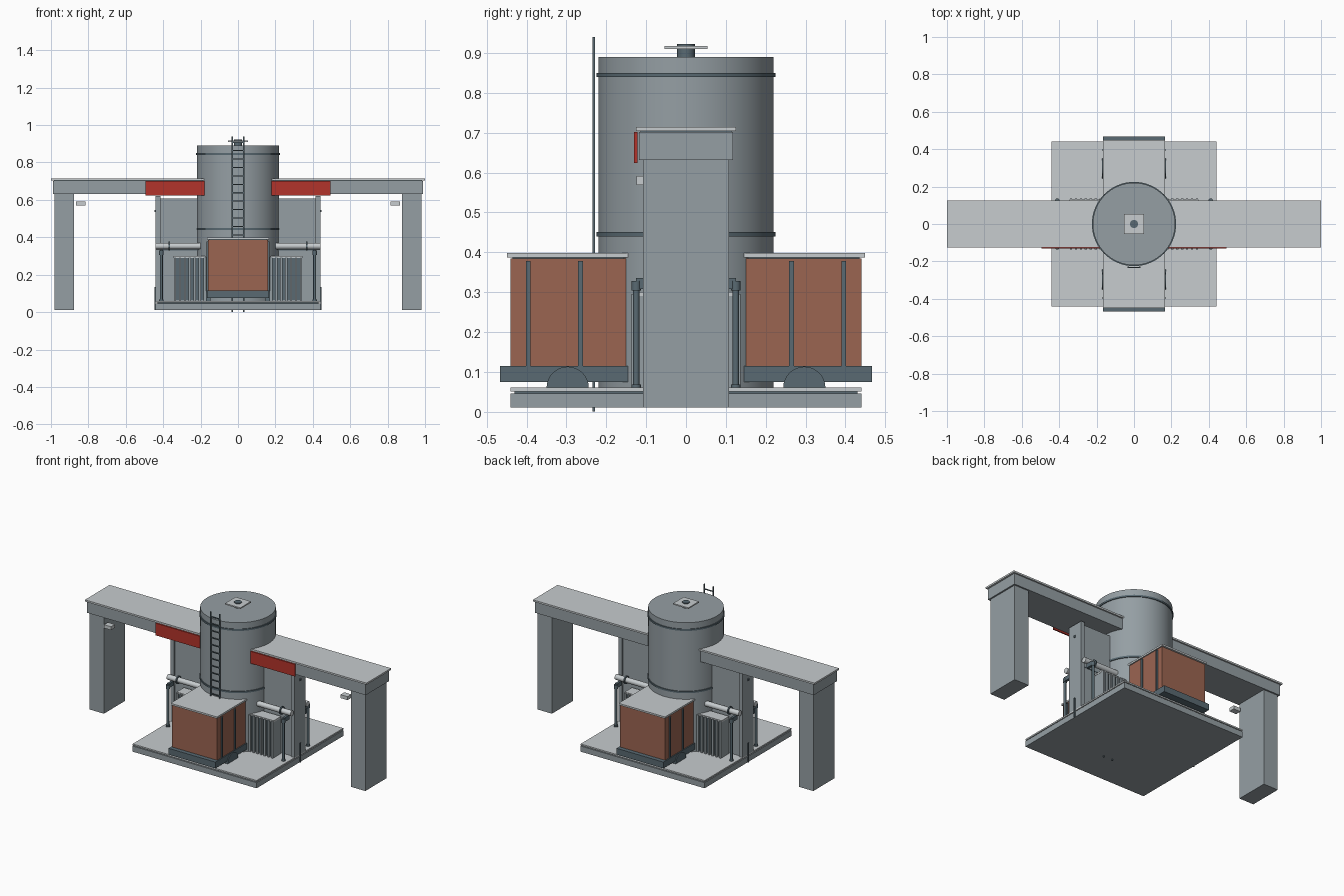
import bpy
import math
from mathutils import Matrix

cube = bpy.data.objects.get("Cube")
if cube:
    bpy.data.objects.remove(cube, do_unlink=True)


def material(name, rgb):
    m = bpy.data.materials.new(name)
    m.use_nodes = True
    m.diffuse_color = (*rgb, 1)
    m.node_tree.nodes["Principled BSDF"].inputs["Base Color"].default_value = (*rgb, 1)
    return m


GREY = material("steel grey", (0.30, 0.345, 0.37))
PALE = material("pale grey", (0.57, 0.605, 0.62))
SLATE = material("dark slate", (0.10, 0.143, 0.168))
BROWN = material("rust brown", (0.33, 0.13, 0.083))
RED = material("sign red", (0.45, 0.034, 0.024))


def box(name, mat, x, y, z):
    """Box from (low, high) ranges on each axis."""
    bpy.ops.mesh.primitive_cube_add(size=1)
    ob = bpy.context.object
    ob.name = name
    ranges = (x, y, z)
    for v in ob.data.vertices:
        v.co = [r[0] if c < 0 else r[1] for c, r in zip(v.co, ranges)]
    ob.data.materials.append(mat)
    return ob


def cylinder(name, mat, radius, centre, length, axis="Z", sides=24):
    bpy.ops.mesh.primitive_cylinder_add(radius=radius, depth=length, vertices=sides)
    ob = bpy.context.object
    ob.name = name
    if axis == "X":
        ob.data.transform(Matrix.Rotation(math.pi / 2, 4, "Y"))
    ob.data.transform(Matrix.Translation(centre))
    ob.data.materials.append(mat)
    bpy.ops.object.shade_smooth_by_angle(angle=math.radians(35))
    return ob


def span(a, b, sign):
    """Range a..b, mirrored when sign is negative."""
    return tuple(sorted((a * sign, b * sign)))


# Base slab and deck
box("base_slab", GREY, (-0.44, 0.44), (-0.44, 0.44), (0.01, 0.046))
box("base_seam", SLATE, (-0.43, 0.43), (-0.43, 0.43), (0.045, 0.052))
box("base_deck", PALE, (-0.44, 0.44), (-0.44, 0.44), (0.051, 0.06))

# Tank with bands and hatch
cylinder("tank", GREY, 0.22, (0, 0, 0.475), 0.83, sides=64)
for z in (0.445, 0.845):
    cylinder("tank_band", SLATE, 0.225, (0, 0, z), 0.011, sides=64)
cylinder("hatch_neck", SLATE, 0.022, (0, 0, 0.906), 0.034)
box("hatch_plate", PALE, (-0.054, 0.054), (-0.054, 0.054), (0.91, 0.918))

# Ladder
for s in (-1, 1):
    box("ladder_rail", SLATE, span(0.028, 0.035, s), (-0.235, -0.228), (0, 0.94))
for i in range(20):
    z = 0.05 + i * 0.045
    box("ladder_rung", SLATE, (-0.03, 0.03), (-0.234, -0.229), (z, z + 0.006))

# Overhead canopy
box("canopy_beam", GREY, (-0.99, 0.99), (-0.118, 0.118), (0.632, 0.702))
box("canopy_roof", PALE, (-1, 1), (-0.125, 0.125), (0.704, 0.715))
box("canopy_seam", SLATE, (-0.985, 0.985), (-0.114, 0.114), (0.70, 0.706))

for sx in (-1, 1):
    # Outer column, lamp and sign
    box("outer_column", GREY, span(0.877, 0.98, sx), (-0.108, 0.108), (0.01, 0.635))
    box("lamp", PALE, span(0.815, 0.865, sx), (-0.124, -0.085), (0.569, 0.591))
    box("red_sign", RED, span(0.18, 0.495, sx), (-0.13, -0.122), (0.624, 0.702))

    # Inner wall carrying the canopy
    box("inner_post", GREY, span(0.415, 0.44, sx), (-0.055, 0.055), (0.06, 0.62))
    box("inner_panel", GREY, span(0.18, 0.416, sx), (-0.045, 0.045), (0.06, 0.608))
    box("wall_rail", SLATE, span(0.2, 0.416, sx), (-0.047, 0.047), (0.33, 0.336))
    box("side_conduit", SLATE, span(0.44, 0.446, sx), (-0.004, 0.004), (0.01, 0.135))
    box("side_bracket", SLATE, span(0.44, 0.446, sx), (-0.006, 0.006), (0.535, 0.547))

    for sy in (-1, 1):
        # Horizontal pipe with flange
        cylinder("feed_pipe", PALE, 0.017, (sx * 0.32, sy * 0.08, 0.353), 0.24, "X")
        cylinder("pipe_flange", SLATE, 0.025, (sx * 0.368, sy * 0.08, 0.353), 0.008, "X")

        # Standpipe with valve cap
        cylinder("standpipe", SLATE, 0.008, (sx * 0.41, sy * 0.125, 0.185), 0.25, sides=12)
        cylinder("standpipe_foot", SLATE, 0.012, (sx * 0.41, sy * 0.125, 0.064), 0.008, sides=12)
        cylinder("valve_cap", SLATE, 0.012, (sx * 0.41, sy * 0.125, 0.316), 0.024, sides=12)
        box("valve_arm", SLATE, span(0.402, 0.418, sx), span(0.075, 0.125, sy), (0.308, 0.335))

        # Finned radiator
        box("radiator_core", GREY, span(0.172, 0.343, sx), span(0.055, 0.122, sy), (0.06, 0.29))
        box("radiator_top", PALE, span(0.17, 0.345, sx), span(0.055, 0.13, sy), (0.29, 0.3))
        for i in range(7):
            x = 0.172 + i * 0.0265
            box("radiator_fin", GREY, span(x, x + 0.012, sx), span(0.12, 0.137, sy), (0.06, 0.295))
            if i < 6:
                box("radiator_groove", SLATE, span(x + 0.012, x + 0.0265, sx),
                    span(0.12, 0.124, sy), (0.065, 0.288))

# Cabinets in front of and behind the tank
for sy in (-1, 1):
    box("cabinet", BROWN, (-0.16, 0.16), span(0.15, 0.44, sy), (0.114, 0.385))
    box("cabinet_roof", PALE, (-0.165, 0.165), span(0.145, 0.449, sy), (0.387, 0.398))
    box("cabinet_seam", SLATE, (-0.155, 0.155), span(0.155, 0.435, sy), (0.384, 0.388))
    box("cabinet_plinth", SLATE, (-0.166, 0.166), span(0.145, 0.467, sy), (0.075, 0.115))
    for sx in (-1, 1):
        for y in (0.265, 0.396):
            box("cabinet_batten", SLATE, span(0.158, 0.168, sx),
                span(y - 0.006, y + 0.006, sy), (0.114, 0.378))
        # Rounded cradle, lower half sunk into the deck and slab
        cradle = cylinder("cradle", SLATE, 0.053, (sx * 0.16, sy * 0.297, 0.06), 0.024, "X", 32)
        for v in cradle.data.vertices:
            v.co.z = max(v.co.z, 0.055)
